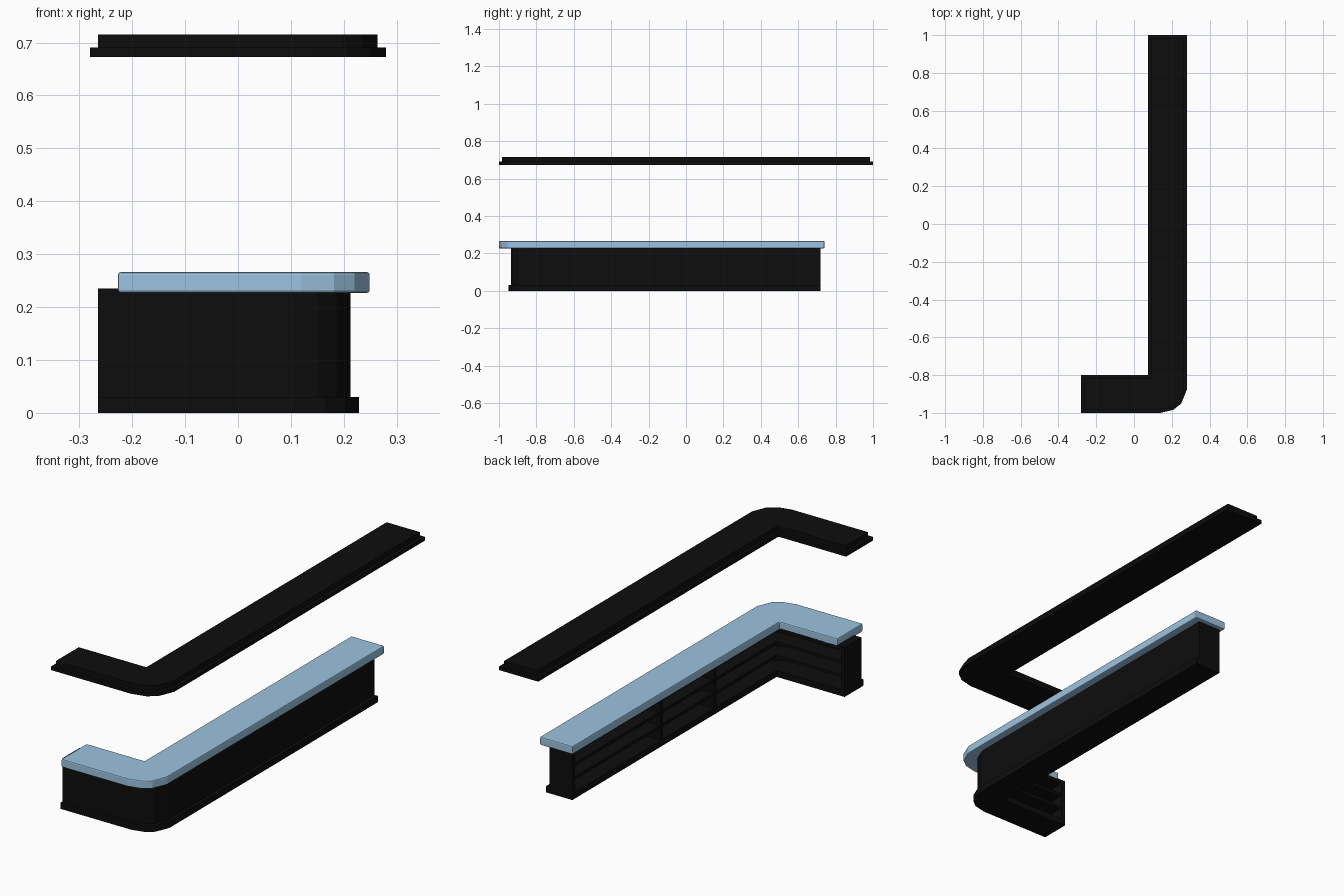
import bpy, bmesh

if "Cube" in bpy.data.objects:
    bpy.data.objects.remove(bpy.data.objects["Cube"])


def material(name, rgb):
    m = bpy.data.materials.new(name)
    m.diffuse_color = (*rgb, 1)
    m.use_nodes = True
    m.node_tree.nodes["Principled BSDF"].inputs["Base Color"].default_value = m.diffuse_color
    return m


BLACK = material("black_panel", (0.004, 0.004, 0.004))
BLUE = material("blue_top", (0.33, 0.55, 0.75))


def prism(name, outline, z0, z1, mat, bevel=0):
    """Extrude a counter-clockwise outline from z0 to z1."""
    bm = bmesh.new()
    face = bm.faces.new([bm.verts.new((x, y, z0)) for x, y in outline])
    up = bmesh.ops.extrude_face_region(bm, geom=[face])["geom"]
    bmesh.ops.translate(bm, vec=(0, 0, z1 - z0),
                        verts=[v for v in up if isinstance(v, bmesh.types.BMVert)])
    bmesh.ops.recalc_face_normals(bm, faces=bm.faces)
    mesh = bpy.data.meshes.new(name)
    bm.to_mesh(mesh)
    bm.free()
    mesh.materials.append(mat)
    ob = bpy.data.objects.new(name, mesh)
    bpy.context.collection.objects.link(ob)
    if bevel:
        b = ob.modifiers.new("edge", "BEVEL")
        b.width, b.segments, b.limit_method, b.angle_limit = bevel, 2, "ANGLE", 0.8
    return ob


def outer_edge(x0, x1, y0, y1, r):
    """Left front end, round three-sided corner, back end."""
    arc = [(1, 0), (0.52, 0.13), (0.22, 0.39), (0, 1)]
    return [(x0, y0)] + [(x1 - r * a, y0 + r * 0.88 * b) for a, b in arc] + [(x1, y1)]


def ell(x0, x1, xi, y0, y1, yi, r):
    return outer_edge(x0, x1, y0, y1, r) + [(xi, y1), (xi, yi), (x0, yi)]


def box(name, x0, x1, y0, y1, z0, z1):
    return prism(name, [(x0, y0), (x1, y0), (x1, y1), (x0, y1)], z0, z1, BLACK)


# Hanging canopy: wide lower slab with an inset upper slab
prism("canopy_lower", ell(-0.28, 0.28, 0.075, -1, 1, -0.80, 0.14), 0.673, 0.691, BLACK)
prism("canopy_upper", ell(-0.265, 0.264, 0.09, -0.985, 0.985, -0.815, 0.13),
      0.691, 0.715, BLACK)

# Worktop with softened edges
prism("worktop", ell(-0.227, 0.249, 0.077, -1, 0.74, -0.81, 0.13),
      0.227, 0.266, BLUE, 0.005)

# Plinth and body shell, open towards the inside of the L
XI, YI, YE = 0.092, -0.81, 0.72
prism("plinth", ell(-0.265, 0.229, XI, -0.95, YE, YI, 0.125), 0, 0.03, BLACK)
shell = outer_edge(-0.265, 0.213, -0.935, YE, 0.12)
shell += outer_edge(-0.265, 0.195, -0.917, YE, 0.11)[::-1]
prism("outer_panel", shell, 0.03, 0.235, BLACK)
prism("body_top", ell(-0.265, 0.213, XI, -0.935, YE, YI, 0.12), 0.215, 0.235, BLACK)

# Shelves running round the corner, just behind the inner face
for i, z in enumerate((0.085, 0.15)):
    prism(f"shelf_{i + 1}", ell(-0.255, 0.2, XI + 0.006, -0.922, 0.71, YI - 0.006, 0.11),
          z, z + 0.014, BLACK)

# End panels and upright dividers
box("short_end_panel", -0.265, -0.245, -0.93, YI, 0.03, 0.22)
box("long_end_panel", XI, 0.208, YE - 0.02, YE, 0.03, 0.22)
for i, y in enumerate((0.05, -0.35)):
    box(f"divider_{i + 1}", XI, 0.2, y - 0.009, y + 0.009, 0.03, 0.22)
